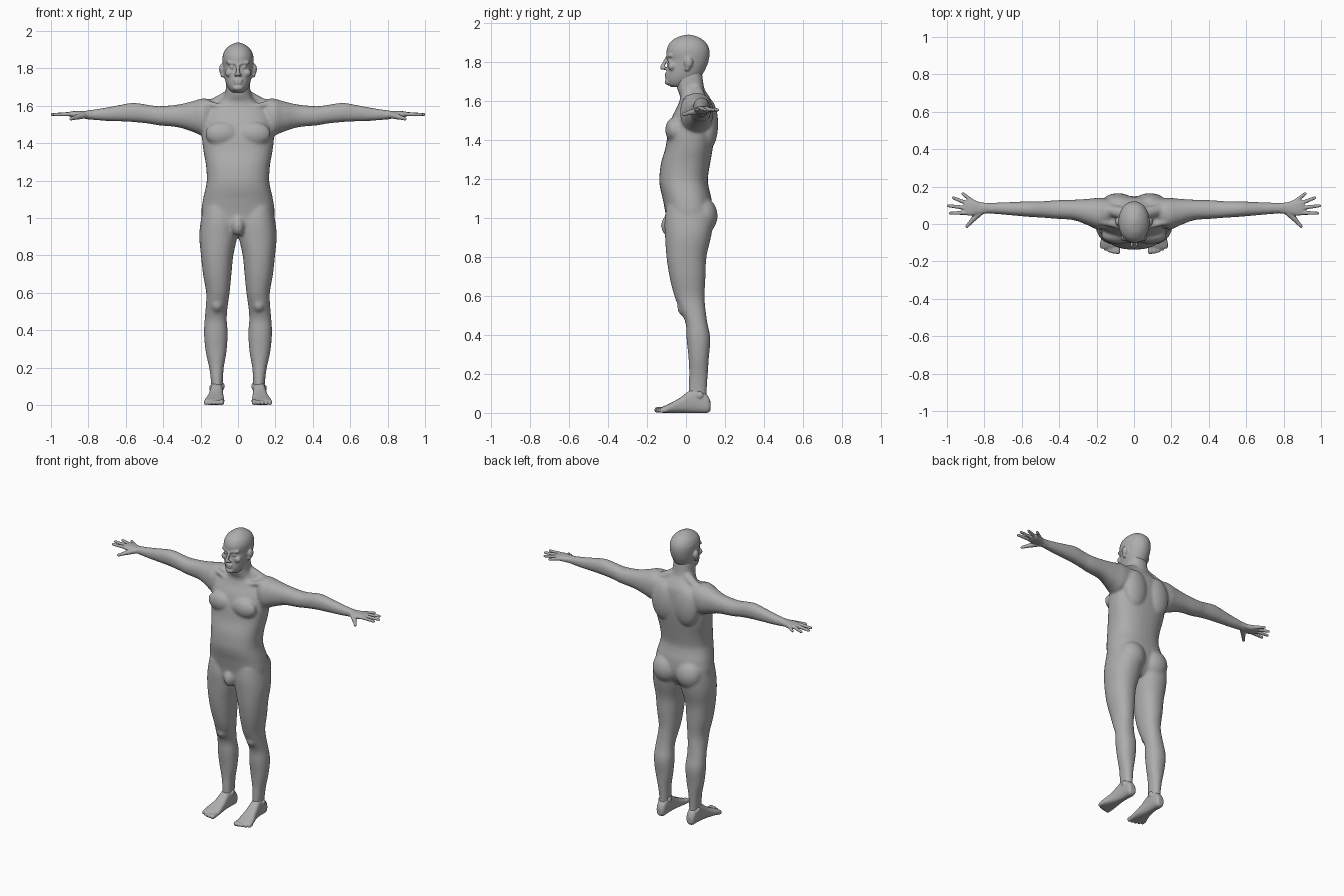
import bpy, bmesh, math
from mathutils import Matrix, Vector

cube = bpy.data.objects.get("Cube")
if cube:
    bpy.data.objects.remove(cube)

skin = bpy.data.materials.new("plain_grey")
skin.use_nodes = True
grey = (0.42, 0.42, 0.42, 1)
skin.diffuse_color = grey
skin.node_tree.nodes["Principled BSDF"].inputs["Base Color"].default_value = grey

SEGMENTS, STEPS = 32, 4


def spline(a, b, c, d, t):
    """Catmull-Rom value between b and c."""
    return b + t / 2 * (c - a + t * (2 * a - 5 * b + 4 * c - d + t * (3 * (b - c) + d - a)))


def rounded(value, power):
    return math.copysign(abs(value) ** (2 / power), value)


def loft(bm, axis, rows, power=2.2):
    """Skin over rounded sections; row = position on axis, then low and high on the other two."""
    sections = []
    last = len(rows) - 1
    for i in range(last):
        near = [rows[max(0, min(last, i + k))] for k in (-1, 0, 1, 2)]
        for s in range(STEPS):
            sections.append([spline(*column, s / STEPS) for column in zip(*near)])
    sections.append(rows[-1])
    rings = []
    for pos, u0, u1, v0, v1 in sections:
        ring = []
        for k in range(SEGMENTS):
            angle = math.tau * k / SEGMENTS
            point = [(u0 + u1) / 2 + (u1 - u0) / 2 * rounded(math.cos(angle), power),
                     (v0 + v1) / 2 + (v1 - v0) / 2 * rounded(math.sin(angle), power)]
            point.insert("xyz".index(axis), pos)
            ring.append(bm.verts.new(point))
        rings.append(ring)
    faces = [bm.faces.new(rings[0]), bm.faces.new(rings[-1])]
    for low, high in zip(rings, rings[1:]):
        for k in range(SEGMENTS):
            n = (k + 1) % SEGMENTS
            faces.append(bm.faces.new((low[k], low[n], high[n], high[k])))
    bmesh.ops.recalc_face_normals(bm, faces=faces)


def column(bm, rows, power):
    """Upright loft centred on x = 0; row = height, half width, front, back."""
    loft(bm, "z", [(z, -w, w, front, back) for z, w, front, back in rows], power)


def blob(bm, centre, radii):
    place = Matrix.Translation(centre) @ Matrix.Diagonal((*radii, 1))
    bmesh.ops.create_uvsphere(bm, u_segments=24, v_segments=16, radius=1, matrix=place)


def capsule(bm, start, end, r0, r1):
    start, end = Vector(start), Vector(end)
    line = end - start
    turn = line.to_track_quat("Z", "Y").to_matrix().to_4x4()
    bmesh.ops.create_cone(bm, cap_ends=True, segments=16, radius1=r0, radius2=r1,
                          depth=line.length, matrix=Matrix.Translation((start + end) / 2) @ turn)
    blob(bm, start, (r0, r0, r0))
    blob(bm, end, (r1, r1, r1))


def flip(bm, geom):
    """Reflect geometry across x = 0."""
    for v in geom["verts"]:
        v.co.x *= -1
    bmesh.ops.reverse_faces(bm, faces=geom["faces"])


def add_mirror(bm):
    copy = bmesh.ops.duplicate(bm, geom=bm.verts[:] + bm.edges[:] + bm.faces[:])["geom"]
    flip(bm, {"verts": [g for g in copy if isinstance(g, bmesh.types.BMVert)],
              "faces": [g for g in copy if isinstance(g, bmesh.types.BMFace)]})


def finish(name, bm, voxel, smoothing):
    """Fuse the overlapping forms into one smooth surface."""
    mesh = bpy.data.meshes.new(name)
    bm.to_mesh(mesh)
    mesh.materials.append(skin)
    mesh.shade_smooth()
    obj = bpy.data.objects.new(name, mesh)
    bpy.context.collection.objects.link(obj)
    fuse = obj.modifiers.new("fuse", "REMESH")
    fuse.mode = "VOXEL"
    fuse.voxel_size = voxel
    fuse.use_smooth_shade = True
    soften = obj.modifiers.new("soften", "SMOOTH")
    soften.factor = 0.5
    soften.iterations = smoothing


def finish_pair(part, bm, voxel, smoothing):
    finish("left_" + part, bm, voxel, smoothing)
    flip(bm, {"verts": bm.verts[:], "faces": bm.faces[:]})
    finish("right_" + part, bm, voxel, smoothing)


# Body: arm, leg and muscle forms on one side, mirrored, then the torso and neck
body = bmesh.new()
loft(body, "x", [
    (.1, .02, .13, 1.48, 1.62), (.18, -.03, .14, 1.44, 1.64), (.24, -.01, .135, 1.46, 1.625),
    (.32, .02, .13, 1.485, 1.607), (.42, .028, .127, 1.495, 1.598), (.48, .033, .122, 1.505, 1.605),
    (.56, .038, .122, 1.513, 1.616), (.64, .045, .118, 1.517, 1.603), (.72, .052, .115, 1.52, 1.588),
    (.8, .058, .112, 1.527, 1.576), (.83, .06, .11, 1.53, 1.573)])
loft(body, "z", [
    (1.06, .02, .185, -.1, .13), (.98, 0, .2, -.11, .14), (.9, .004, .207, -.107, .128),
    (.8, .025, .198, -.1, .105), (.7, .035, .187, -.085, .1), (.6, .045, .17, -.06, .095),
    (.53, .055, .172, -.032, .1), (.46, .06, .178, -.002, .11), (.38, .055, .182, .003, .125),
    (.28, .062, .172, .013, .117), (.2, .076, .154, .016, .112), (.12, .081, .144, .013, .107),
    (.05, .083, .142, .015, .105)])
blob(body, (.085, -.06, 1.45), (.09, .046, .065))        # chest muscle
blob(body, (.085, .115, 1.48), (.085, .05, .13))         # shoulder blade
blob(body, (.088, .085, 1.01), (.09, .077, .095))        # buttock
blob(body, (.112, -.005, .54), (.036, .04, .045))        # kneecap
capsule(body, (.03, -.025, 1.58), (.17, .01, 1.615), .014, .016)   # collar bone
capsule(body, (.03, .05, 1.66), (.13, .075, 1.61), .035, .03)      # neck slope
add_mirror(body)
column(body, [
    (.91, .08, -.08, .08), (.96, .165, -.1, .115), (1.02, .195, -.105, .135), (1.1, .187, -.12, .13),
    (1.15, .176, -.132, .118), (1.2, .167, -.137, .112), (1.28, .171, -.128, .124),
    (1.36, .185, -.105, .138), (1.44, .193, -.092, .148), (1.52, .185, -.07, .147),
    (1.58, .16, -.04, .14), (1.62, .1, -.03, .12), (1.66, .07, -.045, .095),
    (1.72, .064, -.055, .085), (1.77, .058, -.05, .08)], 2.4)
blob(body, (0, -.085, .96), (.036, .043, .055))          # groin
finish("body", body, .008, 8)

# Head: brows, eyes, ears and nostrils mirrored, then the skull and face
head = bmesh.new()
capsule(head, (.014, -.092, 1.827), (.052, -.08, 1.831), .011, .01)    # brow
blob(head, (.032, -.08, 1.806), (.015, .016, .011))      # eye
blob(head, (.046, -.072, 1.776), (.024, .02, .022))      # cheek
blob(head, (.012, -.11, 1.765), (.009, .012, .008))      # nostril
blob(head, (.086, .013, 1.795), (.015, .023, .03))       # ear
blob(head, (.083, .006, 1.768), (.011, .013, .018))      # ear lobe
add_mirror(head)
column(head, [
    (1.67, .03, -.075, .02), (1.685, .045, -.096, .04), (1.71, .06, -.102, .065),
    (1.74, .07, -.1, .088), (1.78, .077, -.096, .108), (1.81, .08, -.093, .117),
    (1.84, .083, -.1, .121), (1.87, .081, -.097, .117), (1.9, .068, -.08, .1),
    (1.925, .04, -.045, .066), (1.938, .01, 0, .025)], 2.1)
capsule(head, (0, -.098, 1.82), (0, -.123, 1.769), .008, .011)     # nose
capsule(head, (-.016, -.1, 1.736), (.016, -.1, 1.736), .008, .008)  # upper lip
capsule(head, (-.012, -.1, 1.722), (.012, -.1, 1.722), .008, .008)  # lower lip
blob(head, (0, -.09, 1.696), (.028, .019, .017))         # chin
finish("head", head, .005, 4)

# Hand: palm and five spread digits
hand = bmesh.new()
loft(hand, "x", [
    (.77, .058, .112, 1.528, 1.578), (.82, .053, .116, 1.532, 1.572), (.86, .045, .13, 1.535, 1.572),
    (.89, .046, .132, 1.54, 1.57), (.91, .065, .115, 1.547, 1.565)], 2.5)
for base, tip in [((.88, .06), (.982, .058)), ((.89, .085), (.993, .098)),
                  ((.88, .105), (.966, .14)), ((.86, .118), (.915, .162))]:
    capsule(hand, (*base, 1.556), (*tip, 1.553), .012, .0085)
capsule(hand, (.82, .065, 1.55), (.86, .025, 1.54), .018, .014)
capsule(hand, (.86, .025, 1.54), (.893, -.012, 1.53), .013, .009)
finish_pair("hand", hand, .004, 3)

# Foot: heel to ball, ankle bones and toes
foot = bmesh.new()
loft(foot, "y", [
    (.126, .095, .13, .015, .055), (.11, .083, .142, 0, .09), (.06, .08, .146, 0, .13),
    (.02, .08, .15, 0, .115), (-.03, .077, .16, 0, .078), (-.08, .073, .176, 0, .05),
    (-.115, .074, .182, 0, .034), (-.13, .08, .178, .002, .026)], 2.6)
blob(foot, (.085, .06, .1), (.014, .02, .02))
blob(foot, (.14, .07, .09), (.014, .02, .02))
for i in range(5):
    r = .015 - .0015 * i
    x = .088 + .021 * i
    tip = -.147 + .003 * i * i / 2
    capsule(foot, (x, -.1, r + .003), (x, tip, r), r, r)
finish_pair("foot", foot, .004, 3)
